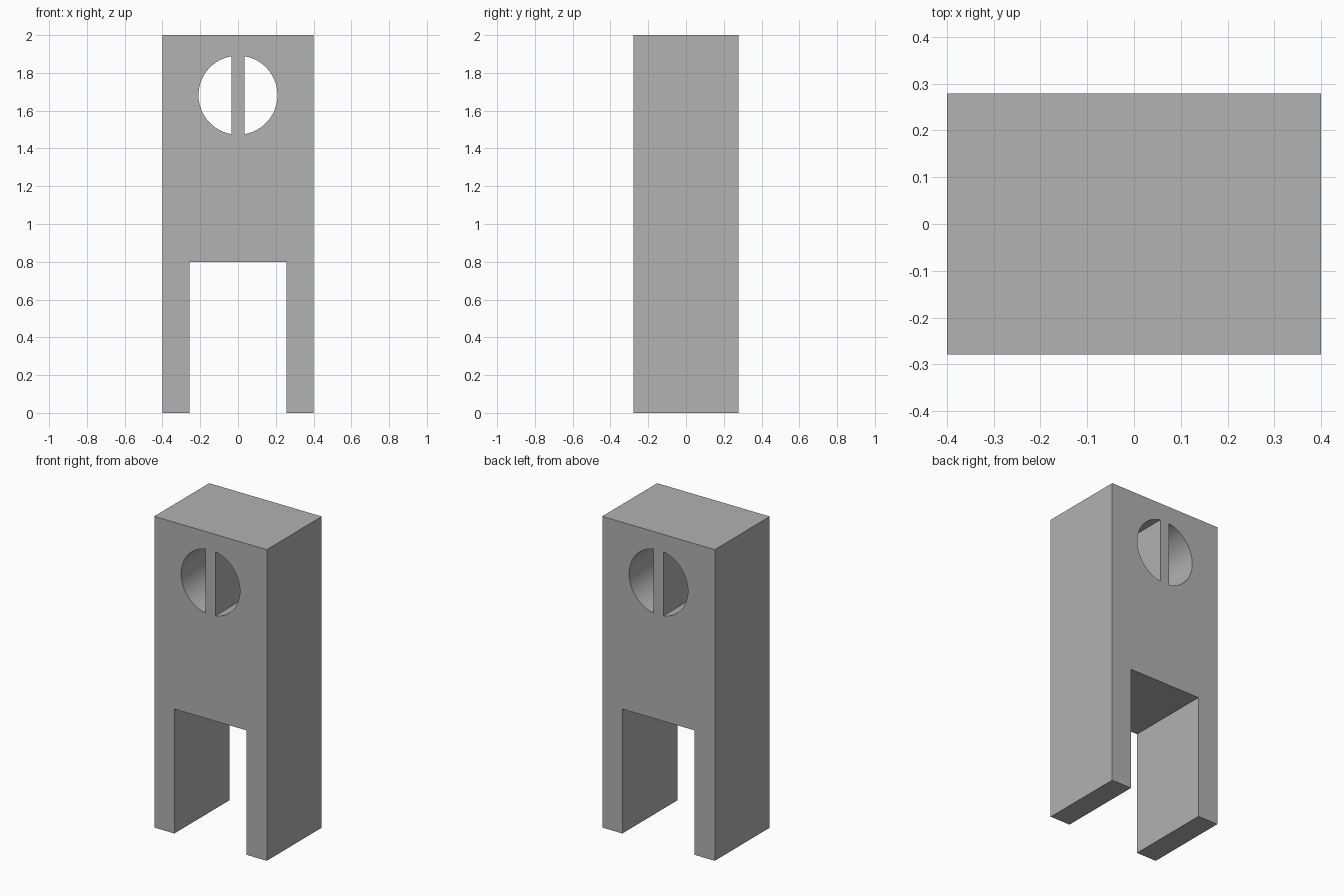
import bpy
import bmesh
import math

WIDTH, DEPTH, HEIGHT = 0.80, 0.558, 2.0
LEG_INNER, NOTCH_TOP = 0.257, 0.80
HOLE_Z, HOLE_RADIUS, BAR_HALF = 1.682, 0.209, 0.034
ARC_STEPS = 48

cube = bpy.data.objects.get("Cube")
if cube:
    bpy.data.objects.remove(cube, do_unlink=True)

grey = bpy.data.materials.new("plain grey")
grey.use_nodes = True
colour = (0.445, 0.445, 0.445, 1)
grey.diffuse_color = colour
grey.node_tree.nodes["Principled BSDF"].inputs["Base Color"].default_value = colour


def prism(name, profile, depth):
    """Extrude an x-z outline along y, centred on y = 0."""
    bm = bmesh.new()
    face = bm.faces.new([bm.verts.new((x, -depth / 2, z)) for x, z in profile])
    extruded = bmesh.ops.extrude_face_region(bm, geom=[face])["geom"]
    verts = [v for v in extruded if isinstance(v, bmesh.types.BMVert)]
    bmesh.ops.translate(bm, verts=verts, vec=(0, depth, 0))
    bmesh.ops.recalc_face_normals(bm, faces=bm.faces)
    mesh = bpy.data.meshes.new(name)
    bm.to_mesh(mesh)
    bm.free()
    mesh.materials.append(grey)
    obj = bpy.data.objects.new(name, mesh)
    bpy.context.collection.objects.link(obj)
    return obj


# Block with two legs
half = WIDTH / 2
right_side = [(half, HEIGHT), (half, 0), (LEG_INNER, 0), (LEG_INNER, NOTCH_TOP)]
left_side = [(-x, z) for x, z in reversed(right_side)]
body = prism("body", right_side + left_side, DEPTH)

# Two half-round through holes, leaving an upright bar between them
limit = math.acos(BAR_HALF / HOLE_RADIUS)
angles = [-limit + 2 * limit * i / ARC_STEPS for i in range(ARC_STEPS + 1)]
cutters = []
for side, label in ((1, "left"), (-1, "right")):
    arc = [(side * HOLE_RADIUS * math.cos(a), HOLE_Z + HOLE_RADIUS * math.sin(a))
           for a in angles]
    cutter = prism(label + "_hole_cutter", arc, DEPTH * 1.5)
    cutter.hide_render = True
    cutters.append(cutter)
    cut = body.modifiers.new(label + "_hole", "BOOLEAN")
    cut.operation = "DIFFERENCE"
    cut.solver = "EXACT"
    cut.object = cutter

# Apply the cuts, then smooth only the round walls
bpy.ops.object.select_all(action="DESELECT")
body.select_set(True)
bpy.context.view_layer.objects.active = body
for modifier in list(body.modifiers):
    bpy.ops.object.modifier_apply(modifier=modifier.name)
for cutter in cutters:
    bpy.data.objects.remove(cutter, do_unlink=True)
bpy.ops.object.shade_smooth_by_angle(angle=math.radians(30))
